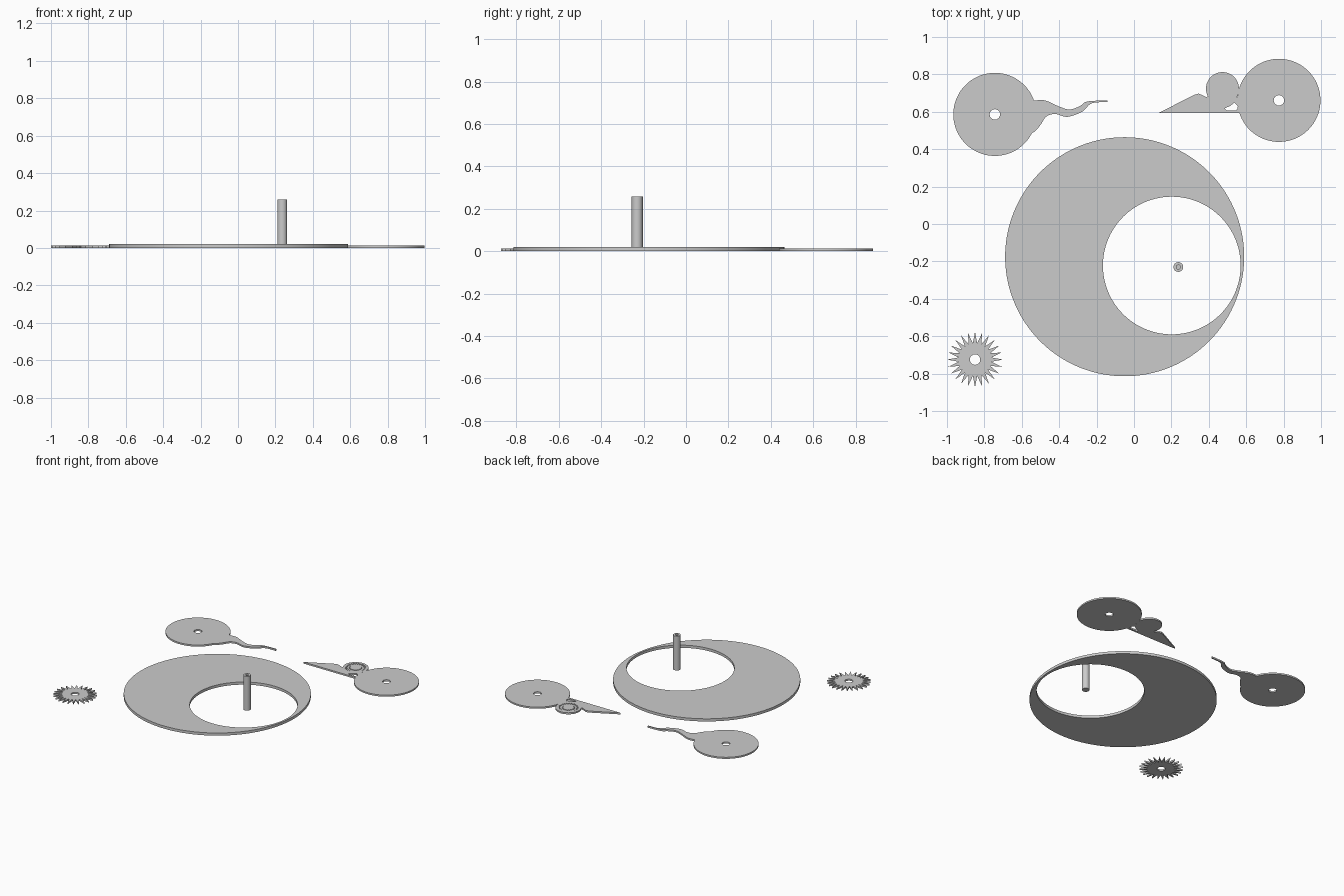
import bpy, bmesh, math
from mathutils import Vector

if "Cube" in bpy.data.objects:
    bpy.data.objects.remove(bpy.data.objects["Cube"])

grey = bpy.data.materials.new("plain grey")
grey.diffuse_color = (0.6, 0.6, 0.6, 1)
grey.use_nodes = True
grey.node_tree.nodes["Principled BSDF"].inputs["Base Color"].default_value = grey.diffuse_color

PLATE = 0.012   # thickness of the small plates
RIM = 0.02      # thickness of the large eccentric ring


def circle(x, y, r, n=96):
    return [(x + r * math.cos(2 * math.pi * i / n),
             y + r * math.sin(2 * math.pi * i / n)) for i in range(n)]


def star(x, y, r_out, r_in, teeth):
    pts = []
    for i in range(teeth * 2):
        a = math.pi / 2 + math.pi * i / teeth
        r = r_in if i % 2 else r_out
        pts.append((x + r * math.cos(a), y + r * math.sin(a)))
    return pts


def spline(pts, steps=6):
    """Smooth open curve through the points."""
    p = [Vector(q) for q in [pts[0]] + pts + [pts[-1]]]
    out = []
    for i in range(1, len(p) - 2):
        a, b, c, d = p[i - 1:i + 3]
        for k in range(steps):
            t = k / steps
            q = 0.5 * (2 * b + (c - a) * t + (2 * a - 5 * b + 4 * c - d) * t * t
                       + (3 * b - a - 3 * c + d) * t ** 3)
            out.append(tuple(q))
    return out + [pts[-1]]


def prism(name, loop, z0, z1):
    bm = bmesh.new()
    face = bm.faces.new([bm.verts.new((x, y, z0)) for x, y in loop])
    ext = bmesh.ops.extrude_face_region(bm, geom=[face], use_keep_orig=True)
    top = [g for g in ext["geom"] if isinstance(g, bmesh.types.BMVert)]
    bmesh.ops.translate(bm, verts=top, vec=(0, 0, z1 - z0))
    bmesh.ops.recalc_face_normals(bm, faces=bm.faces)
    me = bpy.data.meshes.new(name)
    bm.to_mesh(me)
    bm.free()
    me.materials.append(grey)
    ob = bpy.data.objects.new(name, me)
    bpy.context.collection.objects.link(ob)
    return ob


def combine(ob, other, op):
    """Apply a boolean with another solid and discard that solid."""
    mod = ob.modifiers.new("bool", "BOOLEAN")
    mod.operation, mod.object, mod.solver = op, other, "EXACT"
    dg = bpy.context.evaluated_depsgraph_get()
    me = bpy.data.meshes.new_from_object(ob.evaluated_get(dg))
    ob.modifiers.clear()
    ob.data = me
    bpy.data.objects.remove(other)


def join(ob, loop, z1=PLATE):
    combine(ob, prism("extra", loop, 0, z1), "UNION")


def cut(ob, loop, z0=-0.1, z1=0.4):
    combine(ob, prism("cutter", loop, z0, z1), "DIFFERENCE")


# Large ring with an off-centre opening
ring = prism("eccentric_ring", circle(-0.05, -0.175, 0.639, 160), 0, RIM)
cut(ring, circle(0.202, -0.222, 0.368, 128))

# Upright pin with a blind hole in its top
pin = prism("pin", circle(0.237, -0.23, 0.026, 32), 0, 0.258)
cut(pin, circle(0.237, -0.23, 0.011, 20), 0.22)

# Spiked wheel
wheel = prism("spiked_wheel", star(-0.85, -0.725, 0.149, 0.088, 24), 0, PLATE)
cut(wheel, circle(-0.85, -0.725, 0.028, 16))

# Disc with a wavy tail
tail = prism("tail_disc", circle(-0.744, 0.586, 0.222), 0, PLATE)
upper = [(-0.60, 0.65), (-0.532, 0.66), (-0.473, 0.66), (-0.40, 0.628), (-0.345, 0.612),
         (-0.29, 0.63), (-0.249, 0.655), (-0.142, 0.661)]
lower = [(-0.142, 0.652), (-0.227, 0.645), (-0.275, 0.602), (-0.355, 0.573),
         (-0.42, 0.588), (-0.468, 0.575), (-0.50, 0.53), (-0.537, 0.49), (-0.60, 0.47)]
join(tail, spline(upper) + spline(lower))
cut(tail, circle(-0.744, 0.586, 0.028, 16))

# Disc with a pointed beak and a small round eye
beak = prism("beak_disc", circle(0.775, 0.661, 0.222), 0, PLATE)
join(beak, [(0.131, 0.593), (0.60, 0.593), (0.60, 0.66), (0.50, 0.70), (0.42, 0.70),
            (0.388, 0.678), (0.37, 0.687), (0.345, 0.697), (0.32, 0.69)])
join(beak, circle(0.473, 0.724, 0.088, 64))
cut(beak, circle(0.775, 0.661, 0.028, 16))
cut(beak, [(0.484, 0.618), (0.516, 0.632), (0.537, 0.65), (0.555, 0.63),
           (0.553, 0.615), (0.545, 0.608), (0.495, 0.608)])

# Shallow toothed groove around the eye, leaving a toothed hub
groove = prism("groove", star(0.473, 0.724, 0.072, 0.058, 24), PLATE - 0.004, 0.05)
combine(groove, prism("hub", star(0.473, 0.724, 0.045, 0.037, 16), -0.1, 0.1), "DIFFERENCE")
combine(beak, groove, "DIFFERENCE")

# Smooth the round walls and keep the edges crisp
for ob in (ring, pin, tail, beak):
    bpy.ops.object.select_all(action="DESELECT")
    ob.select_set(True)
    bpy.context.view_layer.objects.active = ob
    bpy.ops.object.shade_smooth_by_angle(angle=math.radians(25))
